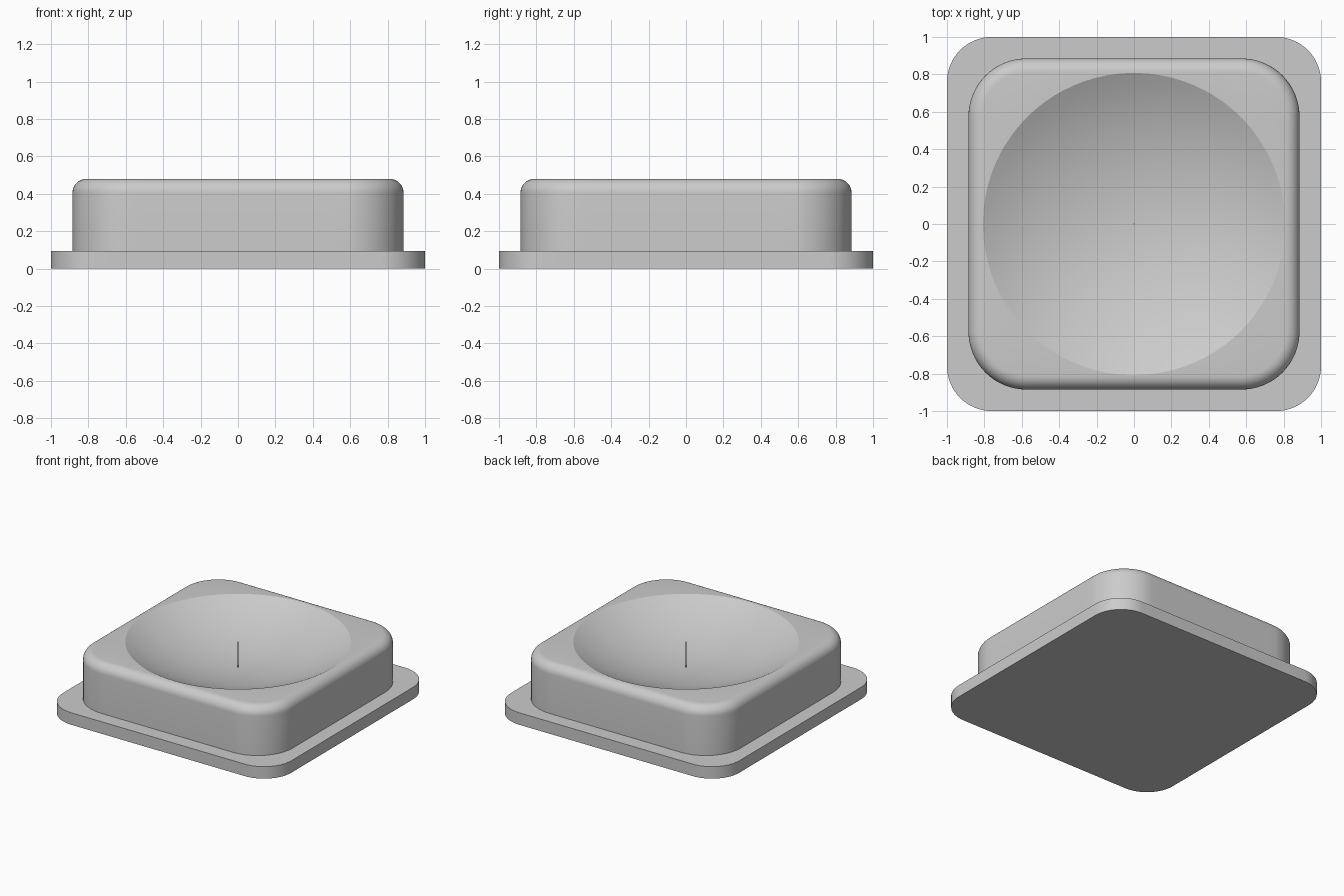
import bpy
import bmesh
from math import sin, cos, pi, sqrt
from mathutils import Vector

cube = bpy.data.objects.get("Cube")
if cube:
    bpy.data.objects.remove(cube, do_unlink=True)

grey = bpy.data.materials.new("light grey")
grey.use_nodes = True
grey.diffuse_color = (0.6, 0.6, 0.6, 1)
grey.node_tree.nodes["Principled BSDF"].inputs["Base Color"].default_value = (0.6, 0.6, 0.6, 1)

ARC, SIDE = 16, 16          # segments per rounded corner and per straight side


def rounded_square(half, radius, z):
    """Ring of points around a square with rounded corners."""
    arcs = []
    for k in range(4):
        mid = pi / 4 + k * pi / 2
        c = Vector((cos(mid), sin(mid), 0)) * (half - radius) * sqrt(2)
        c.z = z
        angles = [k * pi / 2 + j * pi / 2 / ARC for j in range(ARC + 1)]
        arcs.append([c + Vector((cos(a), sin(a), 0)) * radius for a in angles])
    ring = []
    for k in range(4):
        end, start = arcs[k][-1], arcs[(k + 1) % 4][0]
        ring += arcs[k] + [end.lerp(start, j / SIDE) for j in range(1, SIDE)]
    return ring


def circle(guide, radius, z):
    """Circle whose points lie at the same angles as the guide ring."""
    return [Vector((p.x, p.y, 0)).normalized() * radius + Vector((0, 0, z)) for p in guide]


def loft(name, rings, cap_bottom=False, cap_top=False, tip=None):
    """Skin a stack of rings, optionally closed by caps or a centre point."""
    bm = bmesh.new()
    loops = [[bm.verts.new(p) for p in ring] for ring in rings]
    n = len(loops[0])
    for low, high in zip(loops, loops[1:]):
        for i in range(n):
            j = (i + 1) % n
            bm.faces.new((low[i], low[j], high[j], high[i]))
    if cap_bottom:
        bm.faces.new(loops[0][::-1])
    if cap_top:
        bm.faces.new(loops[-1])
    if tip:
        point = bm.verts.new(tip)
        for i in range(n):
            bm.faces.new((loops[-1][i], loops[-1][(i + 1) % n], point))
    mesh = bpy.data.meshes.new(name)
    bm.to_mesh(mesh)
    bm.free()
    obj = bpy.data.objects.new(name, mesh)
    bpy.context.collection.objects.link(obj)
    finish(obj)


def finish(obj):
    obj.data.materials.append(grey)
    bpy.ops.object.select_all(action='DESELECT')
    obj.select_set(True)
    bpy.context.view_layer.objects.active = obj
    bpy.ops.object.shade_smooth_by_angle(angle=pi / 9)


# Flat base plate
PLATE_TOP = 0.095
loft("base_plate", [rounded_square(1, 0.24, 0), rounded_square(1, 0.24, PLATE_TOP)],
     cap_bottom=True, cap_top=True)

# Body: upright wall, rounded top edge, flat rim, then the spherical dish
HALF, CORNER, BEVEL, TOP = 0.885, 0.31, 0.075, 0.48
DISH_R, DEPTH = 0.808, 0.205
rings = [rounded_square(HALF, CORNER, PLATE_TOP)]
for i in range(9):
    a = i / 8 * pi / 2
    inset = BEVEL * (1 - cos(a))
    rings.append(rounded_square(HALF - inset, CORNER - inset, TOP - BEVEL * (1 - sin(a))))
guide = rings[-1]
sphere_r = (DISH_R ** 2 + DEPTH ** 2) / (2 * DEPTH)
for i in range(16):
    r = DISH_R * (1 - i / 16)
    z = TOP - DEPTH + sphere_r - sqrt(sphere_r ** 2 - r ** 2)
    rings.append(circle(guide, r, z))
loft("dished_body", rings, tip=(0, 0, TOP - DEPTH))

# Hair-thin pin standing in the middle of the dish
bpy.ops.mesh.primitive_cylinder_add(vertices=8, radius=0.003, depth=DEPTH,
                                    location=(0, 0, TOP - DEPTH / 2))
pin = bpy.context.object
pin.name = "centre_pin"
finish(pin)
